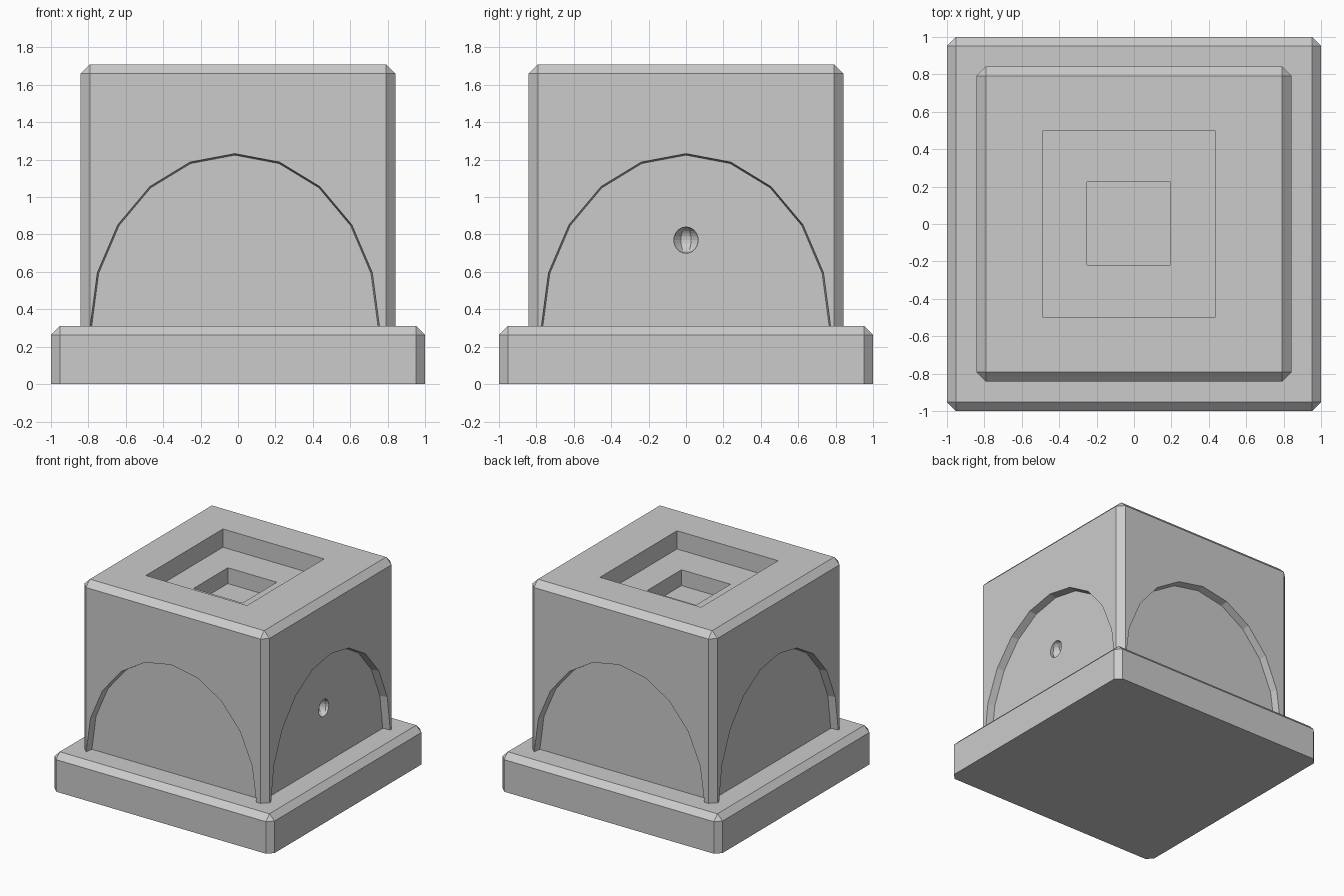
import bpy, bmesh
from math import sin, cos, pi, radians
from mathutils import Matrix, Vector

if "Cube" in bpy.data.objects:
    bpy.data.objects.remove(bpy.data.objects["Cube"])


def make_object(name, bm):
    bmesh.ops.recalc_face_normals(bm, faces=bm.faces)
    mesh = bpy.data.meshes.new(name)
    bm.to_mesh(mesh)
    bm.free()
    obj = bpy.data.objects.new(name, mesh)
    bpy.context.collection.objects.link(obj)
    return obj


def box(name, x0, x1, y0, y1, z0, z1, chamfer=0):
    bm = bmesh.new()
    bmesh.ops.create_cube(bm, size=1)
    for v in bm.verts:
        v.co = Vector(((x0 + x1) / 2 + v.co.x * (x1 - x0),
                       (y0 + y1) / 2 + v.co.y * (y1 - y0),
                       (z0 + z1) / 2 + v.co.z * (z1 - z0)))
    if chamfer:
        # every edge except the bottom rim
        edges = [e for e in bm.edges if max(v.co.z for v in e.verts) > z0 + 0.001]
        bmesh.ops.bevel(bm, geom=edges, offset=chamfer, segments=1,
                        affect='EDGES', profile=0.5)
    return make_object(name, bm)


def arch_cutter(name, angle, shift):
    # half ellipse with ten sides, slightly narrower at the back of the recess
    bm = bmesh.new()
    loops = []
    for y, inset in ((-0.90, -0.008), (-0.78, 0.008)):
        pts = [(0.773 - inset, 0.27)]
        pts += [((0.773 - inset) * cos(i * pi / 10), 0.31 + (0.922 - inset) * sin(i * pi / 10))
                for i in range(11)]
        pts.append((-0.773 + inset, 0.27))
        loops.append([bm.verts.new((x + shift, y, z)) for x, z in pts])
    a, b = loops
    n = len(a)
    bm.faces.new(a)
    bm.faces.new(b)
    for i in range(n):
        j = (i + 1) % n
        bm.faces.new((a[i], a[j], b[j], b[i]))
    bmesh.ops.transform(bm, matrix=Matrix.Rotation(angle, 4, 'Z'), verts=bm.verts)
    return make_object(name, bm)


def cut(target, cutter):
    mod = target.modifiers.new(cutter.name, 'BOOLEAN')
    mod.operation = 'DIFFERENCE'
    mod.solver = 'EXACT'
    mod.object = cutter
    cutter.hide_render = True
    cutter.hide_set(True)


# Plinth and main block
base = box("base_plinth", -1, 1, -1, 1, 0, 0.31, 0.047)
block = box("main_block", -0.842, 0.842, -0.842, 0.842, 0.295, 1.71, 0.05)

# Arched recess on each side
for i, side in enumerate(("front", "right", "back", "left")):
    cut(block, arch_cutter(side + "_arch_cutter", i * pi / 2, 0 if i % 2 else -0.017))

# Stepped square pit in the top
cut(block, box("outer_pit_cutter", -0.487, 0.432, -0.5, 0.5, 1.56, 1.9))
cut(block, box("inner_pit_cutter", -0.25, 0.195, -0.22, 0.225, 1.43, 1.8))

# Small round socket in the right side
bm = bmesh.new()
bmesh.ops.create_uvsphere(bm, u_segments=8, v_segments=12, radius=0.07,
                          matrix=Matrix.Translation((0.78, 0, 0.77)) @ Matrix.Rotation(radians(22.5), 4, 'Z'))
cut(block, make_object("socket_cutter", bm))
